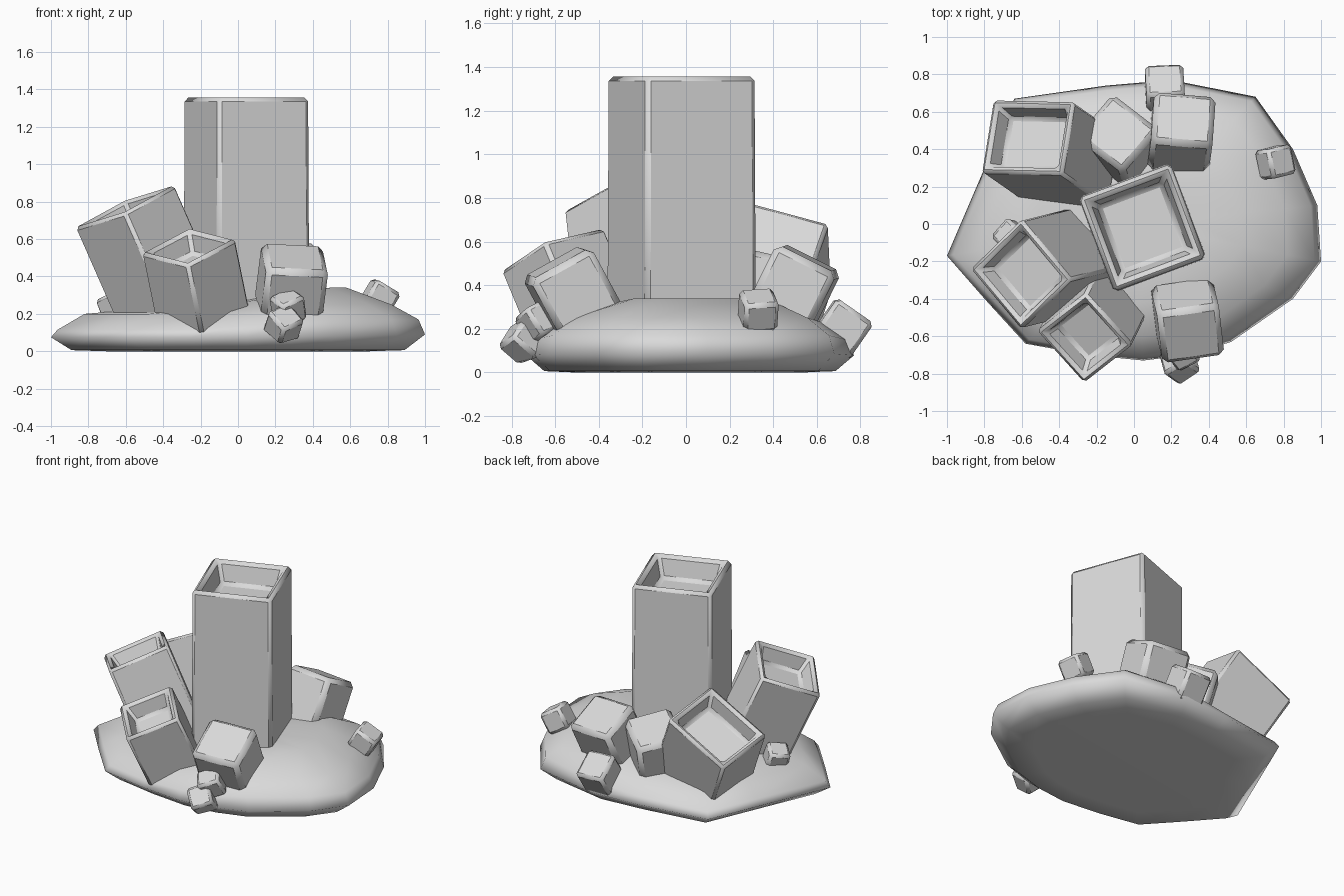
import bpy, bmesh, math
from mathutils import Vector, Matrix

if "Cube" in bpy.data.objects:
    bpy.data.objects.remove(bpy.data.objects["Cube"])

stone = bpy.data.materials.new("grey_stone")
stone.diffuse_color = (0.7, 0.7, 0.7, 1)
stone.use_nodes = True
stone.node_tree.nodes["Principled BSDF"].inputs["Base Color"].default_value = stone.diffuse_color


def finish(name, bm, bevel=0.0, angle=70):
    bmesh.ops.recalc_face_normals(bm, faces=bm.faces)
    me = bpy.data.meshes.new(name)
    bm.to_mesh(me)
    bm.free()
    me.materials.append(stone)
    ob = bpy.data.objects.new(name, me)
    bpy.context.collection.objects.link(ob)
    if bevel:
        m = ob.modifiers.new("soft_edges", 'BEVEL')
        m.width, m.segments, m.limit_method = bevel, 1, 'ANGLE'
        m.angle_limit = math.radians(40)
    bpy.ops.object.select_all(action='DESELECT')
    ob.select_set(True)
    bpy.context.view_layer.objects.active = ob
    bpy.ops.object.shade_smooth_by_angle(angle=math.radians(angle))
    return ob


def crystal(name, top, axis, edge, sx, sy, length, hole=0.0, rim=0.05,
            bevel=0.03, flare=1.0):
    """Square prism: centre of the top face, long axis, direction of one edge."""
    bm = bmesh.new()
    bmesh.ops.create_cube(bm, size=1)
    for v in bm.verts:
        k = flare if v.co.z < 0 else 1.0
        v.co = Vector((v.co.x * sx * k, v.co.y * sy * k, (v.co.z - 0.5) * length))
    if hole:
        # hollow, slightly funnelled mouth
        cap = max(bm.faces, key=lambda f: f.calc_center_median().z)
        bmesh.ops.inset_region(bm, faces=[cap], thickness=rim)
        bmesh.ops.inset_region(bm, faces=[cap], thickness=rim * 0.8, depth=-hole)
    z = Vector(axis).normalized()
    x = Vector(edge)
    x = (x - z * x.dot(z)).normalized()
    y = z.cross(x)
    rot = Matrix((x, y, z)).transposed().to_4x4()
    bm.transform(Matrix.Translation(top) @ rot)
    # keep the foot inside the rock
    for v in bm.verts:
        if v.co.z < 0.03:
            v.co += z * ((0.03 - v.co.z) / z.z)
    return finish(name, bm, bevel)


# Rock base: rings lofted from one outline
outline = [(-1, -.17), (-.79, -.41), (-.58, -.64), (-.25, -.7), (.05, -.73), (.3, -.7),
           (.52, -.63), (.85, -.4), (1, -.2), (.98, .1), (.85, .4), (.65, .68),
           (.2, .77), (-.15, .74), (-.64, .67), (-.79, .32)]
rise = lambda x: max(0.0, min(1.0, (x + 0.2) / 0.65))
levels = [(.7, lambda x: 0.0),
          (.89, lambda x: 0.006),
          (1.0, lambda x: .075 + .015 * max(x, 0)),
          (.965, lambda x: .115 + .055 * rise(x)),
          (.82, lambda x: .2 + .05 * rise(x)),
          (.58, lambda x: .22 + .12 * rise(x)),
          (.28, lambda x: .25 + .08 * rise(x))]
bm = bmesh.new()
rings = [[bm.verts.new((x * s, y * s, h(x * s))) for x, y in outline] for s, h in levels]
n = len(outline)
for lo, hi in zip(rings, rings[1:]):
    for i in range(n):
        j = (i + 1) % n
        bm.faces.new((lo[i], lo[j], hi[j], hi[i]))
bm.faces.new(rings[0])
bm.faces.new(rings[-1])
finish("rock_base", bm, angle=120)

# Tall central column
a = math.radians(20.5)
crystal("tall_column", (.045, -.02, 1.357), (0, 0, 1), (math.cos(a), math.sin(a), 0),
        .52, .535, 1.3, hole=.15, rim=.06, bevel=.04, flare=1.02)

# Large hollow crystals
crystal("left_hollow_crystal", (-.605, -.27, .775), (-.40, -.10, .91), (.26, -.31, .08),
        .43, .41, .72, hole=.12)
crystal("back_left_hollow_crystal", (-.57, .465, .625), (-.43, .30, .85), (.42, -.01, .215),
        .49, .41, .58, hole=.12)
crystal("front_hollow_crystal", (-.264, -.612, .563), (-.185, -.375, .905), (.235, -.26, -.06),
        .38, .36, .43, hole=.12)

# Solid crystals
crystal("front_right_crystal", (.305, -.595, .505), (.11, -.47, .87), (.98, .14, -.05),
        .335, .32, .34)
crystal("back_right_crystal", (.265, .565, .525), (.06, .44, .89), (.99, -.07, 0),
        .33, .31, .36)
crystal("back_middle_crystal", (-.09, .49, .5), (-.1, .3, .93), (.75, -.64, 0),
        .33, .31, .38)
crystal("back_edge_crystal", (.165, .775, .285), (0, .57, .82), (1, .06, 0),
        .205, .205, .21, bevel=.02)

# Small crystals
crystal("right_small_crystal", (.795, .335, .35), (.5, .05, .84), (.95, .2, 0),
        .155, .16, .15, bevel=.018)
crystal("left_small_crystal", (-.68, -.06, .305), (-.35, .1, .9), (.7, .7, 0),
        .14, .14, .16, bevel=.018)
crystal("front_small_crystal_upper", (.26, -.715, .295), (-.1, -.5, .8), (.8, .6, 0),
        .15, .14, .15, bevel=.018)
crystal("front_small_crystal_lower", (.26, -.8, .19), (.2, -.72, .62), (.8, .3, .5),
        .15, .15, .16, bevel=.018)
